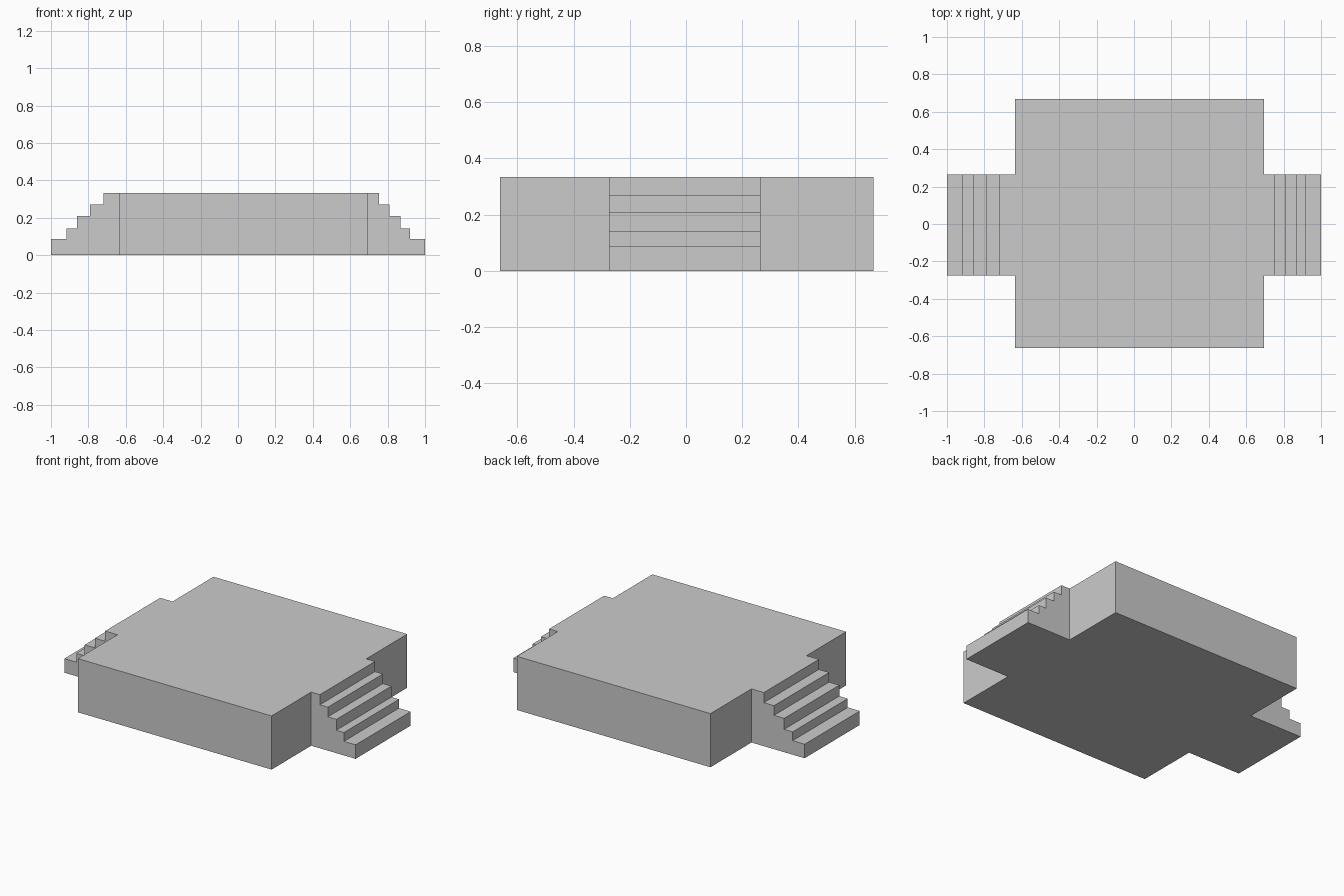
import bpy
import bmesh

if "Cube" in bpy.data.objects:
    bpy.data.objects.remove(bpy.data.objects["Cube"], do_unlink=True)

# Plain grey stone
GREY = (0.6, 0.6, 0.6, 1.0)
stone = bpy.data.materials.new("grey stone")
stone.use_nodes = True
stone.diffuse_color = GREY
stone.node_tree.nodes["Principled BSDF"].inputs["Base Color"].default_value = GREY

TOP = 0.333
LEFT_WALL, RIGHT_WALL = 0.695, -0.635
STEP_HEIGHTS = (TOP, 0.27, 0.21, 0.142, 0.087)


def extrude_profile(name, profile, y_front, y_back):
    """Extrude an (x, z) outline from y_front to y_back as a flat-shaded solid."""
    bm = bmesh.new()
    face = bm.faces.new([bm.verts.new((x, y_front, z)) for x, z in profile])
    extruded = bmesh.ops.extrude_face_region(bm, geom=[face], use_keep_orig=True)
    moved = [v for v in extruded["geom"] if isinstance(v, bmesh.types.BMVert)]
    bmesh.ops.translate(bm, verts=moved, vec=(0, y_back - y_front, 0))
    bmesh.ops.recalc_face_normals(bm, faces=bm.faces)
    mesh = bpy.data.meshes.new(name)
    bm.to_mesh(mesh)
    bm.free()
    mesh.materials.append(stone)
    obj = bpy.data.objects.new(name, mesh)
    bpy.context.collection.objects.link(obj)
    return obj


def staircase(name, wall, edges):
    """Stepped side profile descending from the wall to the ground."""
    profile = [(wall, 0), (wall, TOP)]
    for i, (x, z) in enumerate(zip(edges, STEP_HEIGHTS)):
        if i:
            profile.append((edges[i - 1], z))
        profile.append((x, z))
    profile.append((edges[-1], 0))
    return extrude_profile(name, profile, -0.275, 0.265)


# Main platform block
extrude_profile("platform",
                [(RIGHT_WALL, 0), (LEFT_WALL, 0), (LEFT_WALL, TOP), (RIGHT_WALL, TOP)],
                -0.663, 0.667)

# Stairs on both ends, with slightly different treads
staircase("left_stairs", LEFT_WALL, (0.755, 0.81, 0.868, 0.92, 1.0))
staircase("right_stairs", RIGHT_WALL, (-0.72, -0.79, -0.86, -0.918, -1.0))
